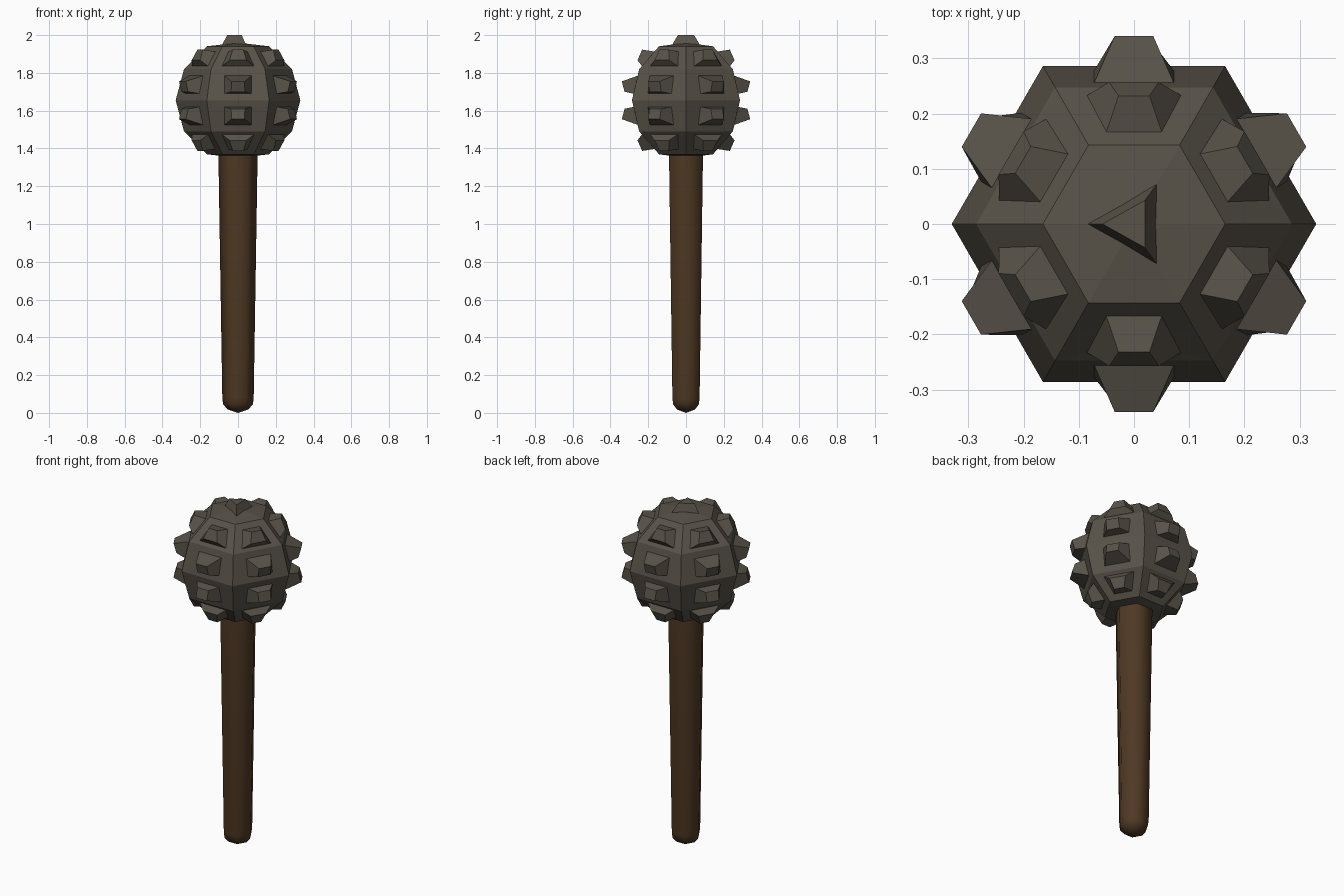
import bpy, bmesh, math

if "Cube" in bpy.data.objects:
    bpy.data.objects.remove(bpy.data.objects["Cube"])

def material(name, rgb):
    m = bpy.data.materials.new(name)
    m.diffuse_color = (*rgb, 1)
    m.use_nodes = True
    m.node_tree.nodes["Principled BSDF"].inputs["Base Color"].default_value = m.diffuse_color
    return m

def finish(bm, name, mat):
    bmesh.ops.remove_doubles(bm, verts=bm.verts[:], dist=0.0005)
    bmesh.ops.recalc_face_normals(bm, faces=bm.faces[:])
    me = bpy.data.meshes.new(name)
    bm.to_mesh(me)
    bm.free()
    me.materials.append(mat)
    ob = bpy.data.objects.new(name, me)
    bpy.context.collection.objects.link(ob)
    return ob

stone = material("grey_stone", (0.098, 0.086, 0.066))
wood = material("brown_wood", (0.078, 0.040, 0.017))

CZ = 1.655   # height of the head's middle
R = 0.33     # head corner radius
C60 = math.cos(math.pi / 6)

# Head: six-sided ball, with a blunt stud rising out of every side panel
bm = bmesh.new()

def add(points):
    return bm.faces.new([bm.verts.new(p) for p in points])

def loop(angle, flip, low, high):
    """Four corners from (half width, distance out, height) at low and high edges."""
    c, s = math.cos(angle), math.sin(angle)
    pts = []
    for sign, (w, d, z) in ((-1, low), (1, low), (1, high), (-1, high)):
        pts.append((d * c - sign * w * s, d * s + sign * w * c, CZ + flip * z))
    return pts

def ring(deg):
    r = R * math.cos(math.radians(deg))
    return (r / 2, r * C60, R * math.sin(math.radians(deg)))

# panel edges, stud base edges, stud tip edges
bands = [
    ((ring(0), ring(30)),
     ((0.072, 0.278, 0.035), (0.072, 0.256, 0.130)),
     ((0.036, 0.325, 0.045), (0.035, 0.340, 0.100))),
    ((ring(30), ring(60)),
     ((0.085, 0.233, 0.181), (0.050, 0.167, 0.258)),
     ((0.045, 0.257, 0.212), (0.028, 0.232, 0.268))),
]
for k in range(6):
    ang = math.radians(30 + 60 * k)
    for flip in (1, -1):
        for band in bands:
            loops = [loop(ang, flip, *edges) for edges in band]
            for a, b in zip(loops, loops[1:]):
                for i in range(4):
                    j = (i + 1) % 4
                    add((a[i], a[j], b[j], b[i]))
            add(loops[-1])
        # shallow cap, top and bottom
        w, d, z = ring(60)
        e = loop(ang, flip, (w, d, z), (w, d, z))
        add((e[0], e[1], (0, 0, CZ + flip * 0.305)))
head = finish(bm, "head", stone)

# Crown stud: three-sided, on top of the head
bm = bmesh.new()
base = [(-0.083, 0, 1.951), (0.041, -0.072, 1.951), (0.041, 0.072, 1.951)]
tip = [(-0.057, 0, 2.0), (0.020, -0.043, 2.0), (0.020, 0.043, 2.0)]
for i in range(3):
    j = (i + 1) % 3
    add((base[i], base[j], tip[j], tip[i]))
add(tip)
add(base)
finish(bm, "crown_stud", stone)

# Handle: tapered six-sided shaft with a rounded butt, smooth shaded
bm = bmesh.new()
profile = [(0.055, 0.018), (0.078, 0.045), (0.083, 0.075), (0.104, 1.38)]

def circle(r, z):
    return [(r * math.cos(math.radians(60 * k)), r * math.sin(math.radians(60 * k)), z)
            for k in range(6)]

rings = [circle(*p) for p in profile]
for i in range(6):
    j = (i + 1) % 6
    for a, b in zip(rings, rings[1:]):
        add((a[i], a[j], b[j], b[i]))
    add((rings[0][j], rings[0][i], (0, 0, 0)))
add(rings[-1])
handle = finish(bm, "handle", wood)
for p in handle.data.polygons:
    p.use_smooth = len(p.vertices) < 6
